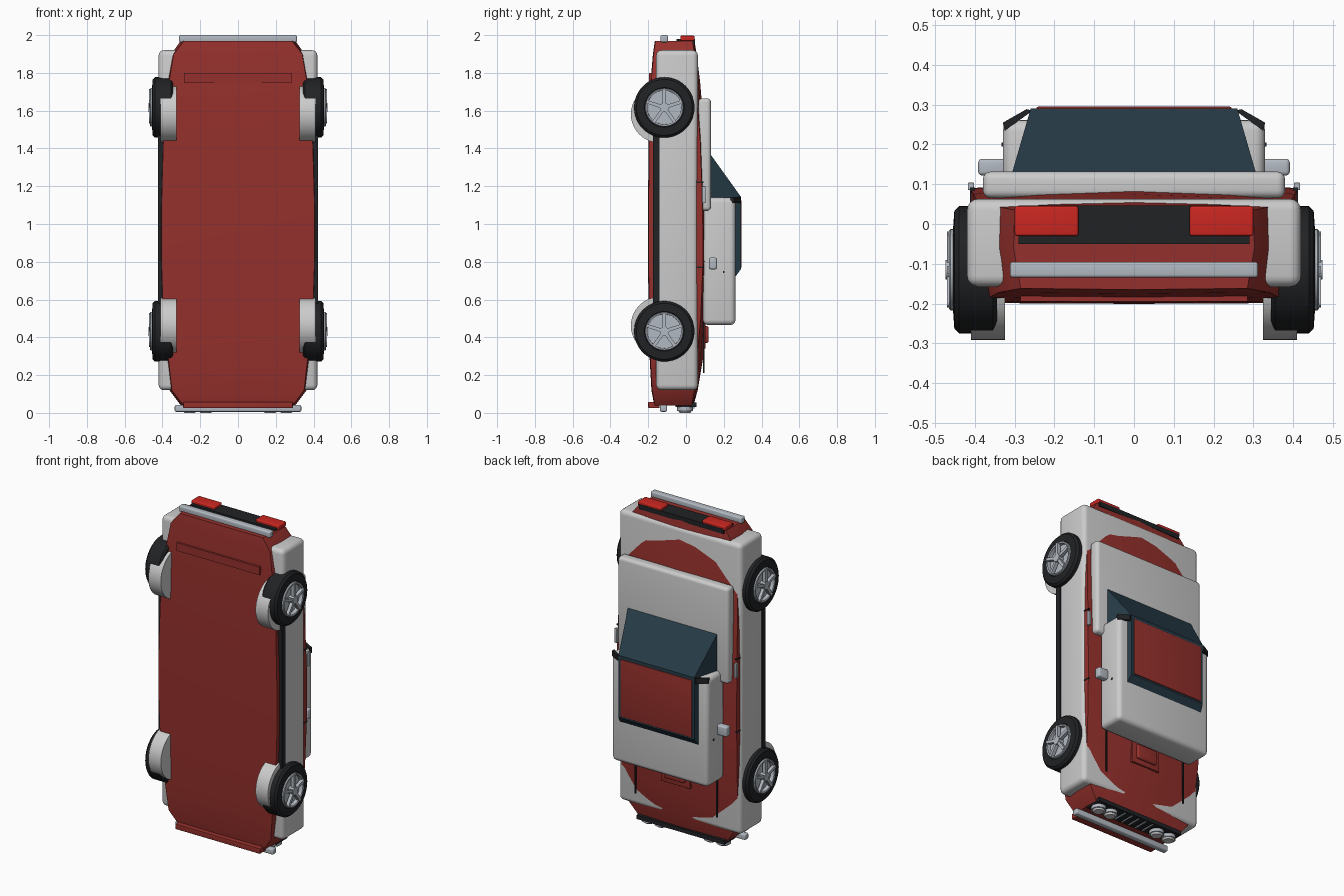
import bpy, bmesh, math
from mathutils import Vector, Matrix

if "Cube" in bpy.data.objects:
    bpy.data.objects.remove(bpy.data.objects["Cube"])

def mat(name, c):
    m = bpy.data.materials.new(name)
    m.diffuse_color = (*c, 1)
    m.use_nodes = True
    m.node_tree.nodes["Principled BSDF"].inputs["Base Color"].default_value = m.diffuse_color
    return m

RED = mat("body_red", (0.30, 0.03, 0.025))
LAMP = mat("lamp_red", (0.6, 0.02, 0.015))
BLACK = mat("rubber", (0.015, 0.016, 0.018))
GLASS = mat("glass", (0.02, 0.045, 0.065))
SILVER = mat("metal", (0.45, 0.49, 0.54))

def finish(name, bm, m=None, smooth=30):
    bmesh.ops.recalc_face_normals(bm, faces=bm.faces)
    me = bpy.data.meshes.new(name)
    bm.to_mesh(me)
    bm.free()
    ob = bpy.data.objects.new(name, me)
    bpy.context.collection.objects.link(ob)
    if m:
        me.materials.append(m)
    if smooth:
        bpy.ops.object.select_all(action='DESELECT')
        ob.select_set(True)
        bpy.context.view_layer.objects.active = ob
        bpy.ops.object.shade_smooth_by_angle(angle=math.radians(smooth))
    return ob

def box(name, x, y, z, m=None, bevel=0.0):
    bm = bmesh.new()
    bmesh.ops.create_cube(bm, size=1)
    for v in bm.verts:
        v.co = Vector([(r[0] + r[1]) / 2 + c * (r[1] - r[0]) for c, r in zip(v.co, (x, y, z))])
    if bevel:
        bmesh.ops.bevel(bm, geom=bm.edges[:], offset=bevel, segments=4, profile=0.5, affect='EDGES')
    return finish(name, bm, m)

def pair(name, x, y, z, m=None, bevel=0.0):
    box(name + "_right", x, y, z, m, bevel)
    box(name + "_left", (-x[1], -x[0]), y, z, m, bevel)

def loft(name, rings, m, smooth=0):
    bm = bmesh.new()
    rs = [[bm.verts.new(p) for p in r] for r in rings]
    n = len(rs[0])
    for a, b in zip(rs, rs[1:]):
        for i in range(n):
            bm.faces.new((a[i], a[(i + 1) % n], b[(i + 1) % n], b[i]))
    bm.faces.new(rs[0])
    bm.faces.new(rs[-1])
    return finish(name, bm, m, smooth)

def lathe_x(name, prof, side, y, z, m=None, n=48):
    # closed profile of (x, radius) spun round an x axis
    bm = bmesh.new()
    rs = [[bm.verts.new((side * px, y + r * math.cos(2 * math.pi * i / n), z + r * math.sin(2 * math.pi * i / n)))
           for px, r in prof] for i in range(n)]
    k = len(prof)
    for i in range(n):
        a, b = rs[i], rs[(i + 1) % n]
        for j in range(k):
            bm.faces.new((a[j], a[(j + 1) % k], b[(j + 1) % k], b[j]))
    return finish(name, bm, m)

def disc(name, centre, r, depth, axis, m=None, n=32, r2=None):
    bm = bmesh.new()
    bmesh.ops.create_cone(bm, cap_ends=True, segments=n, radius1=r, radius2=r if r2 is None else r2, depth=depth,
                          matrix=Matrix.Translation(centre) @ (Matrix.Rotation(math.pi / 2, 4, 'Y') if axis == 'x' else Matrix()))
    return finish(name, bm, m)

# body hull: z, sill half width, sill y, shoulder half width, shoulder y, crown y
stations = [(0.04, 0.29, -0.165, 0.30, 0.03, 0.04), (0.12, 0.35, -0.18, 0.36, 0.045, 0.062),
            (0.30, 0.37, -0.19, 0.395, 0.058, 0.092), (0.50, 0.395, -0.195, 0.405, 0.078, 0.105),
            (0.80, 0.405, -0.198, 0.41, 0.09, 0.11), (1.10, 0.405, -0.198, 0.41, 0.088, 0.11),
            (1.45, 0.395, -0.195, 0.405, 0.075, 0.10), (1.75, 0.365, -0.185, 0.39, 0.052, 0.075),
            (1.90, 0.34, -0.172, 0.35, 0.045, 0.056), (1.97, 0.285, -0.162, 0.30, 0.035, 0.045)]
loft("body_hull", [[(-wb, yb, z), (0, yb - 0.003, z), (wb, yb, z), (ws + 0.003, -0.06, z), (ws, ys, z), (ws * 0.6, ys + (yc - ys) * 0.6, z),
                    (0, yc, z), (-ws * 0.6, ys + (yc - ys) * 0.6, z), (-ws, ys, z), (-ws - 0.003, -0.06, z)]
                   for z, wb, yb, ws, ys, yc in stations], RED, 30)

# grey body shells
box("lower_shell", (-0.42, 0.42), (-0.158, 0.063), (0.12, 1.92), None, 0.028)
box("rear_deck", (-0.38, 0.38), (0.065, 0.132), (1.07, 1.665), None, 0.02)
box("cabin_shell", (-0.33, 0.33), (0.09, 0.262), (0.465, 1.14), None, 0.028)

# greenhouse and roof
def rect(w, y, z0, z1):
    return [(-w, y, z0), (w, y, z0), (w, y, z1), (-w, y, z1)]
loft("greenhouse", [rect(0.315, 0.10, 0.50, 1.41), rect(0.26, 0.29, 0.76, 1.145)], GLASS)
box("roof_panel", (-0.245, 0.245), (0.27, 0.295), (0.77, 1.125), RED, 0.004)
for s in (-1, 1):
    loft("roof_pillar", [[(s * 0.325, 0.235, z), (s * 0.33, 0.255, z), (s * 0.27, 0.289, z), (s * 0.255, 0.285, z)]
                         for z in (1.11, 1.143)], BLACK)

# sills, mirrors, handles, seams
pair("sill", (0.38, 0.424), (-0.175, -0.14), (0.58, 1.47), BLACK)
pair("mirror", (0.32, 0.392), (0.122, 0.164), (0.76, 0.822), SILVER, 0.01)
pair("door_handle", (0.402, 0.418), (0.085, 0.104), (1.11, 1.20), SILVER, 0.003)
for zs in (0.77, 1.22):
    pair("door_seam", (0.40, 0.412), (0.04, 0.092), (zs - 0.004, zs + 0.004), BLACK)
pair("door_lock", (0.32, 0.333), (0.195, 0.205), (0.74, 0.75), BLACK)
pair("hood_seam", (0.276, 0.284), (0.09, 0.098), (0.21, 0.48), BLACK)
box("scoop_base", (-0.10, 0.10), (0.08, 0.104), (0.34, 0.48), RED, 0.004)
box("hood_scoop", (-0.07, 0.07), (0.09, 0.12), (0.37, 0.46), RED, 0.01)

# front end
box("grille", (-0.30, 0.30), (-0.055, 0.055), (0.03, 0.055), BLACK)
box("chin", (-0.29, 0.29), (-0.20, -0.14), (0.025, 0.058), RED, 0.004)
box("front_bumper", (-0.335, 0.335), (-0.137, -0.10), (0.006, 0.042), SILVER, 0.008)
pair("bumper_mount", (0.20, 0.24), (-0.13, -0.105), (0.03, 0.13), SILVER)
for x in (-0.255, -0.17, 0.17, 0.255):
    disc("headlight_ring", (x, -0.005, 0.025), 0.042, 0.03, 'z', SILVER)
    disc("headlight_lens", (x, -0.005, 0.007), 0.028, 0.014, 'z', None, r2=0.038)
for i in range(5):
    x = -0.10 + i * 0.05
    box("grille_slat", (x - 0.004, x + 0.004), (-0.045, 0.045), (0.024, 0.032), SILVER)

# rear end
box("tail_panel", (-0.29, 0.29), (-0.05, 0.047), (1.95, 1.98), BLACK)
pair("tail_light", (0.14, 0.30), (-0.03, 0.045), (1.97, 1.997), LAMP, 0.006)
box("rear_bumper", (-0.312, 0.312), (-0.135, -0.095), (1.962, 2.0), SILVER, 0.008)
box("deck_trim", (-0.27, 0.27), (0.0, 0.043), (1.915, 1.94), None, 0.005)
box("rear_valance", (-0.285, 0.285), (-0.195, -0.165), (1.75, 1.80), RED)

# wheels with arch liners
tyre = [(0.345, 0.10), (0.345, 0.15), (0.355, 0.16), (0.44, 0.16), (0.452, 0.148), (0.455, 0.105), (0.44, 0.10)]
rim = [(0.36, 0.088), (0.36, 0.102), (0.462, 0.102), (0.465, 0.098), (0.462, 0.09)]
Y = -0.115
for s, tag in ((1, "right"), (-1, "left")):
    for zc, dz, end in ((0.432, 0.03, "front"), (1.617, -0.035, "rear")):
        nm = "%s_%s_" % (end, tag)
        lathe_x(nm + "tyre", tyre, s, Y, zc, BLACK)
        lathe_x(nm + "rim", rim, s, Y, zc, SILVER)
        disc(nm + "brake", (s * 0.43, Y, zc), 0.09, 0.02, 'x', SILVER)
        disc(nm + "hub", (s * 0.457, Y, zc), 0.024, 0.034, 'x', SILVER)
        for k in range(5):
            bm = bmesh.new()
            bmesh.ops.create_cube(bm, size=1)
            bmesh.ops.scale(bm, vec=(0.02, 0.018, 0.085), verts=bm.verts)
            bmesh.ops.translate(bm, vec=(0, 0, 0.055), verts=bm.verts)
            bmesh.ops.transform(bm, verts=bm.verts, matrix=Matrix.Translation((s * 0.461, Y, zc)) @
                                Matrix.Rotation(2 * math.pi * k / 5, 4, 'X'))
            finish(nm + "spoke", bm, SILVER)
        disc(nm + "arch_liner", (s * 0.3675, -0.14, zc + dz), 0.152, 0.085, 'x', None, 40)
